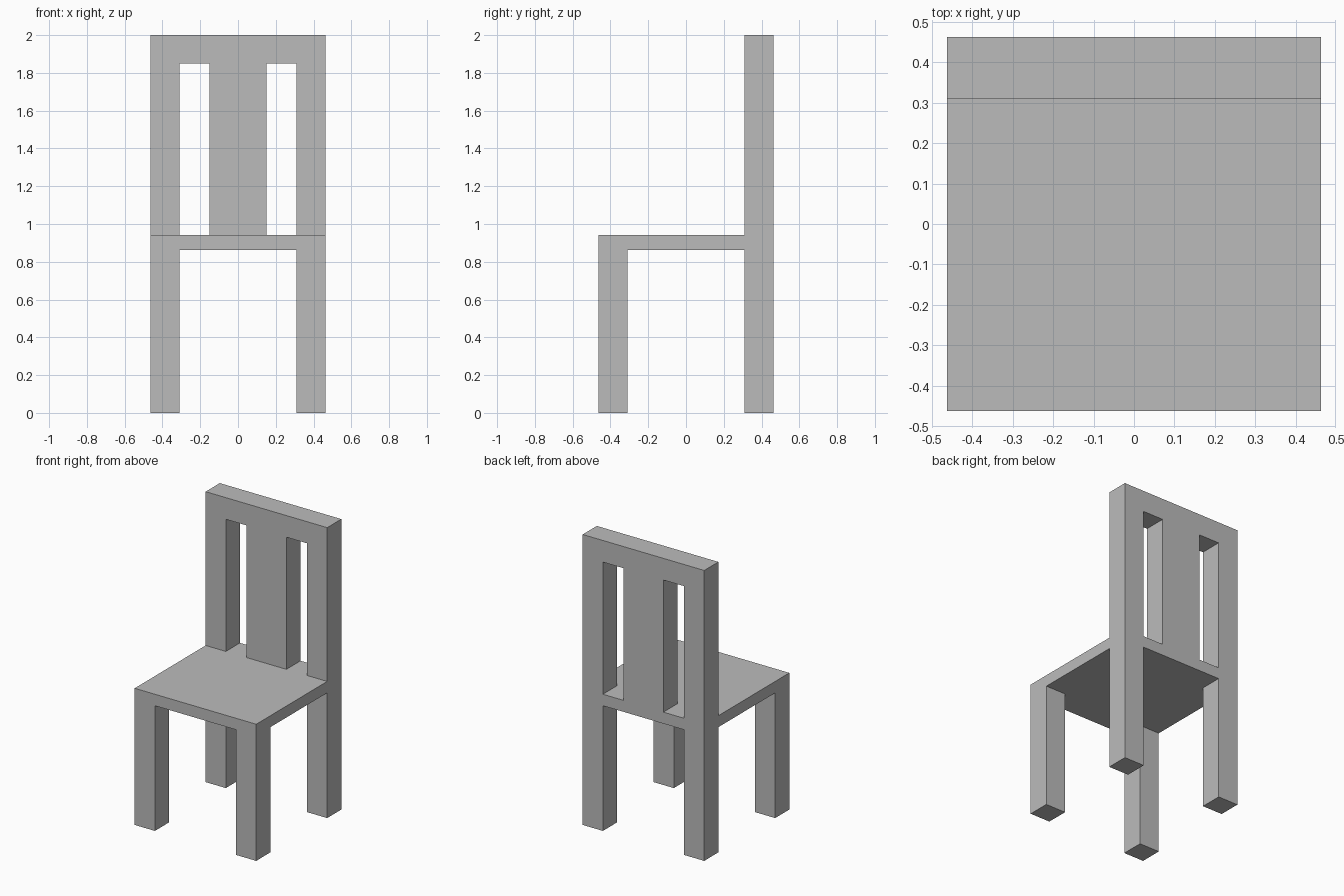
import bpy
import bmesh

cube = bpy.data.objects.get("Cube")
if cube:
    bpy.data.objects.remove(cube, do_unlink=True)

# Main dimensions
HALF = 0.463          # half of width and depth
INNER = 0.309         # inner side of the legs
SLAT = 0.152          # half width of the centre slat
SEAT_LOW, SEAT_TOP = 0.862, 0.941
RAIL_LOW, TOP = 1.851, 2.0

grey = bpy.data.materials.new("plain_grey")
grey.use_nodes = True
colour = (0.5, 0.5, 0.5, 1)
grey.diffuse_color = colour
grey.node_tree.nodes["Principled BSDF"].inputs["Base Color"].default_value = colour


def rect(x0, x1, z0, z1):
    return [(x0, z0), (x1, z0), (x1, z1), (x0, z1)]


def prism(name, loops, y0, y1):
    """Fill x/z outlines (the later ones are holes) and extrude from y0 to y1."""
    bm = bmesh.new()
    edges = []
    for loop in loops:
        verts = [bm.verts.new((x, y0, z)) for x, z in loop]
        edges += [bm.edges.new((a, b)) for a, b in zip(verts, verts[1:] + verts[:1])]
    bmesh.ops.triangle_fill(bm, edges=edges, use_beauty=True, use_dissolve=False)
    new = bmesh.ops.extrude_face_region(bm, geom=bm.faces[:], use_keep_orig=True)["geom"]
    moved = [v for v in new if isinstance(v, bmesh.types.BMVert)]
    bmesh.ops.translate(bm, verts=moved, vec=(0, y1 - y0, 0))
    bmesh.ops.recalc_face_normals(bm, faces=bm.faces[:])
    mesh = bpy.data.meshes.new(name)
    bm.to_mesh(mesh)
    bm.free()
    mesh.materials.append(grey)
    obj = bpy.data.objects.new(name, mesh)
    bpy.context.collection.objects.link(obj)
    return obj


# Back frame: rear legs, posts, slat and rails in one piece with two slots
outline = [(-HALF, 0), (-INNER, 0), (-INNER, SEAT_LOW), (INNER, SEAT_LOW),
           (INNER, 0), (HALF, 0), (HALF, TOP), (-HALF, TOP)]
slots = [rect(-INNER, -SLAT, SEAT_TOP, RAIL_LOW), rect(SLAT, INNER, SEAT_TOP, RAIL_LOW)]
prism("back_frame", [outline] + slots, INNER, HALF)

# Seat slab
prism("seat", [rect(-HALF, HALF, SEAT_LOW, SEAT_TOP)], -HALF, INNER)

# Front legs
for name, x0, x1 in (("front_leg_right", -HALF, -INNER), ("front_leg_left", INNER, HALF)):
    prism(name, [rect(x0, x1, 0, SEAT_LOW)], -HALF, -INNER)
